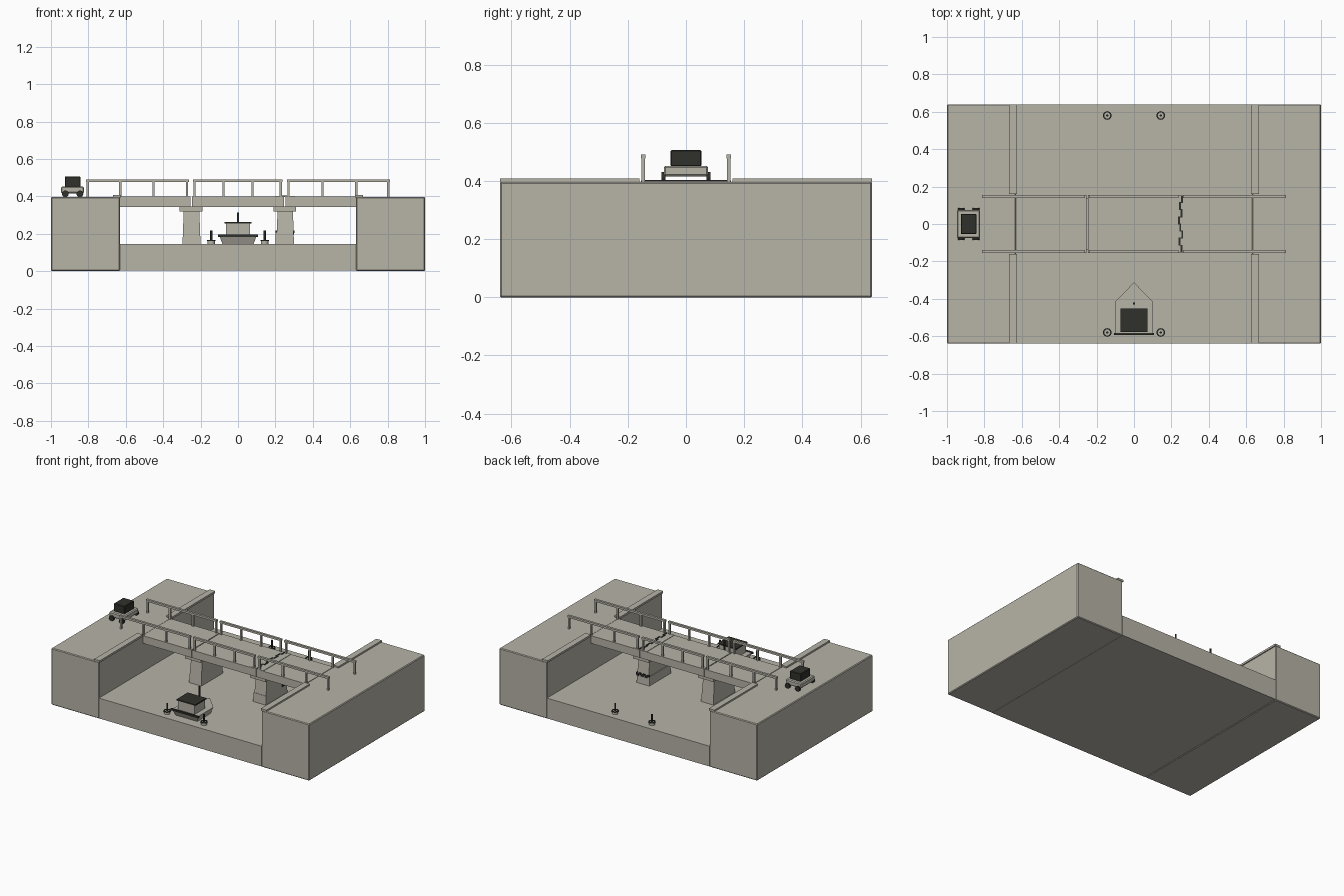
import bpy, bmesh, math
from mathutils import Matrix

if "Cube" in bpy.data.objects:
    bpy.data.objects.remove(bpy.data.objects["Cube"])


def material(name, rgb):
    m = bpy.data.materials.new(name)
    m.diffuse_color = (*rgb, 1)
    m.use_nodes = True
    m.node_tree.nodes["Principled BSDF"].inputs["Base Color"].default_value = m.diffuse_color
    return m


STONE = material("pale stone", (0.475, 0.455, 0.39))
DARK = material("charcoal", (0.03, 0.03, 0.024))


def finish(name, bm, mat, bevel=0, smooth=False):
    bmesh.ops.recalc_face_normals(bm, faces=bm.faces)
    me = bpy.data.meshes.new(name)
    bm.to_mesh(me)
    bm.free()
    me.materials.append(mat)
    ob = bpy.data.objects.new(name, me)
    bpy.context.collection.objects.link(ob)
    if bevel:
        b = ob.modifiers.new("edge", 'BEVEL')
        b.width, b.segments = bevel, 1
    if smooth:
        bpy.ops.object.select_all(action='DESELECT')
        bpy.context.view_layer.objects.active = ob
        ob.select_set(True)
        bpy.ops.object.shade_smooth_by_angle(angle=math.radians(40))
    return ob


def add_box(bm, x0, x1, y0, y1, z0, z1, taper=1.0):
    """Box from its limits; taper scales the top face."""
    vs = bmesh.ops.create_cube(bm, size=1)['verts']
    for v in vs:
        k = taper if v.co.z > 0 else 1
        v.co = ((x0 + x1) / 2 + v.co.x * (x1 - x0) * k,
                (y0 + y1) / 2 + v.co.y * (y1 - y0) * k,
                (z0 + z1) / 2 + v.co.z * (z1 - z0))
    return vs


def box(name, *lim, mat=STONE, taper=1.0, bevel=0):
    bm = bmesh.new()
    add_box(bm, *lim, taper=taper)
    return finish(name, bm, mat, bevel)


def cylinder(name, pos, r, h, mat, sides=20, along_y=False):
    bm = bmesh.new()
    rot = Matrix.Rotation(math.pi / 2, 4, 'X') if along_y else Matrix()
    bmesh.ops.create_cone(bm, cap_ends=True, segments=sides, radius1=r, radius2=r,
                          depth=h, matrix=Matrix.Translation(pos) @ rot)
    return finish(name, bm, mat, smooth=True)


WATER, ROAD = 0.145, 0.397

# River bed and the two banks with their curbs
box("river", -0.63, 0.63, -0.64, 0.64, 0.003, WATER)
for side, s in (("left", -1), ("right", 1)):
    a, b = sorted((0.63 * s, 1.0 * s))
    box(side + "_bank", a, b, -0.64, 0.64, 0, ROAD, bevel=0.005)
    a, b = sorted((0.625 * s, 0.668 * s))
    for part, t in (("front", -1), ("back", 1)):
        c, d = sorted((0.16 * t, 0.64 * t))
        box(f"{side}_{part}_curb", a, b, c, d, ROAD - 0.003, 0.408)

# Bridge deck in three spans
for name, a, b in (("left", -0.632, -0.253), ("middle", -0.247, 0.247),
                   ("right", 0.253, 0.632)):
    box(name + "_deck", a, b, -0.155, 0.155, 0.344, ROAD + 0.001)

# Railings, one per span and side
spans = (("left", (-0.803, -0.63, -0.452, -0.272)),
         ("middle", (-0.232, -0.078, 0.077, 0.228)),
         ("right", (0.27, 0.452, 0.632, 0.803)))
for name, posts in spans:
    for side, y in (("front", -0.147), ("back", 0.147)):
        bm = bmesh.new()
        add_box(bm, posts[0] - 0.009, posts[-1] + 0.009, y - 0.008, y + 0.008, 0.477, 0.491)
        for x in posts:
            add_box(bm, x - 0.006, x + 0.006, y - 0.006, y + 0.006, ROAD - 0.003, 0.479)
        finish(f"{name}_{side}_railing", bm, STONE)

# Piers: a whole one and one broken into two shifted blocks
box("left_pier", -0.297, -0.2, -0.12, 0.12, WATER - 0.005, 0.32, taper=0.86)
box("left_pier_cap", -0.312, -0.19, -0.14, 0.14, 0.318, 0.345)
box("right_pier_base", 0.2, 0.299, -0.12, 0.12, WATER - 0.005, 0.207, taper=0.97)
box("right_pier_top", 0.207, 0.298, -0.114, 0.114, 0.207, 0.32, taper=0.9)
box("right_pier_cap", 0.19, 0.311, -0.14, 0.14, 0.318, 0.345)

# Cracks: jagged chips on the back and side of the pier
bm = bmesh.new()
for i in range(6):
    x, z = 0.21 + i * 0.016, 0.207 + 0.005 * (-1) ** i
    add_box(bm, x - 0.009, x + 0.009, 0.114, 0.123, z - 0.006, z + 0.006)
add_box(bm, 0.295, 0.302, 0.06, 0.123, 0.203, 0.218)
finish("pier_crack", bm, DARK)

# Repair plate on the deck with a zigzag crack across it
box("deck_plate", 0.197, 0.304, -0.154, 0.154, ROAD, 0.401)
bm = bmesh.new()
shift = (0.004, -0.006, 0.008, -0.003, -0.009, 0.003, -0.005, 0.007)
for i, dx in enumerate(shift):
    y, x = -0.133 + i * 0.038, 0.25 + dx
    add_box(bm, x - 0.005, x + 0.005, y - 0.018, y + 0.018, 0.4, 0.404)
    if i:
        a, b = sorted((0.25 + shift[i - 1], x))
        add_box(bm, a - 0.005, b + 0.005, y - 0.021, y - 0.016, 0.4, 0.404)
finish("deck_crack", bm, DARK)

# Car
box("car_body", -0.947, -0.823, -0.076, 0.076, 0.416, 0.452, bevel=0.006)
box("car_cabin", -0.926, -0.843, -0.053, 0.053, 0.45, 0.506, mat=DARK, bevel=0.003)
for x in (-0.923, -0.845):
    for y in (-0.078, 0.078):
        cylinder("car_wheel", (x, y, 0.413), 0.018, 0.014, DARK, along_y=True)

# Boat hull: pointed outline, narrower at the bottom
outline = ((-0.1, -0.59), (0.1, -0.59), (0.1, -0.415), (0, -0.312), (-0.1, -0.415))
bm = bmesh.new()
rings = [[bm.verts.new((x * k, -0.47 + (y + 0.47) * k, z)) for x, y in outline]
         for k, z in ((0.83, WATER), (1.0, 0.19))]
bm.faces.new(rings[0])
bm.faces.new(rings[1])
for i in range(5):
    j = (i + 1) % 5
    bm.faces.new((rings[0][i], rings[0][j], rings[1][j], rings[1][i]))
finish("boat_hull", bm, STONE)
box("boat_stern_fender", -0.108, 0.108, -0.594, -0.583, 0.183, 0.195, mat=DARK)
box("boat_cabin", -0.064, 0.064, -0.573, -0.458, 0.188, 0.256)
box("boat_roof", -0.073, 0.073, -0.577, -0.453, 0.254, 0.262, mat=DARK)
cylinder("boat_mast", (0, -0.425, 0.251), 0.006, 0.126, DARK, 10)

# Buoys: float, dark ring and pole
for x in (-0.143, 0.143):
    for y in (-0.58, 0.58):
        cylinder("buoy_float", (x, y, 0.153), 0.019, 0.02, STONE)
        bm = bmesh.new()
        prof = [bm.verts.new((x + r, y, z)) for r, z in
                ((0.016, 0.16), (0.023, 0.16), (0.023, 0.167), (0.016, 0.167))]
        edges = [bm.edges.new((prof[i], prof[(i + 1) % 4])) for i in range(4)]
        bmesh.ops.spin(bm, geom=prof + edges, cent=(x, y, 0), axis=(0, 0, 1),
                       angle=math.tau, steps=20)
        bmesh.ops.remove_doubles(bm, verts=bm.verts, dist=1e-5)
        finish("buoy_ring", bm, DARK, smooth=True)
        cylinder("buoy_pole", (x, y, 0.189), 0.006, 0.054, DARK, 10)
